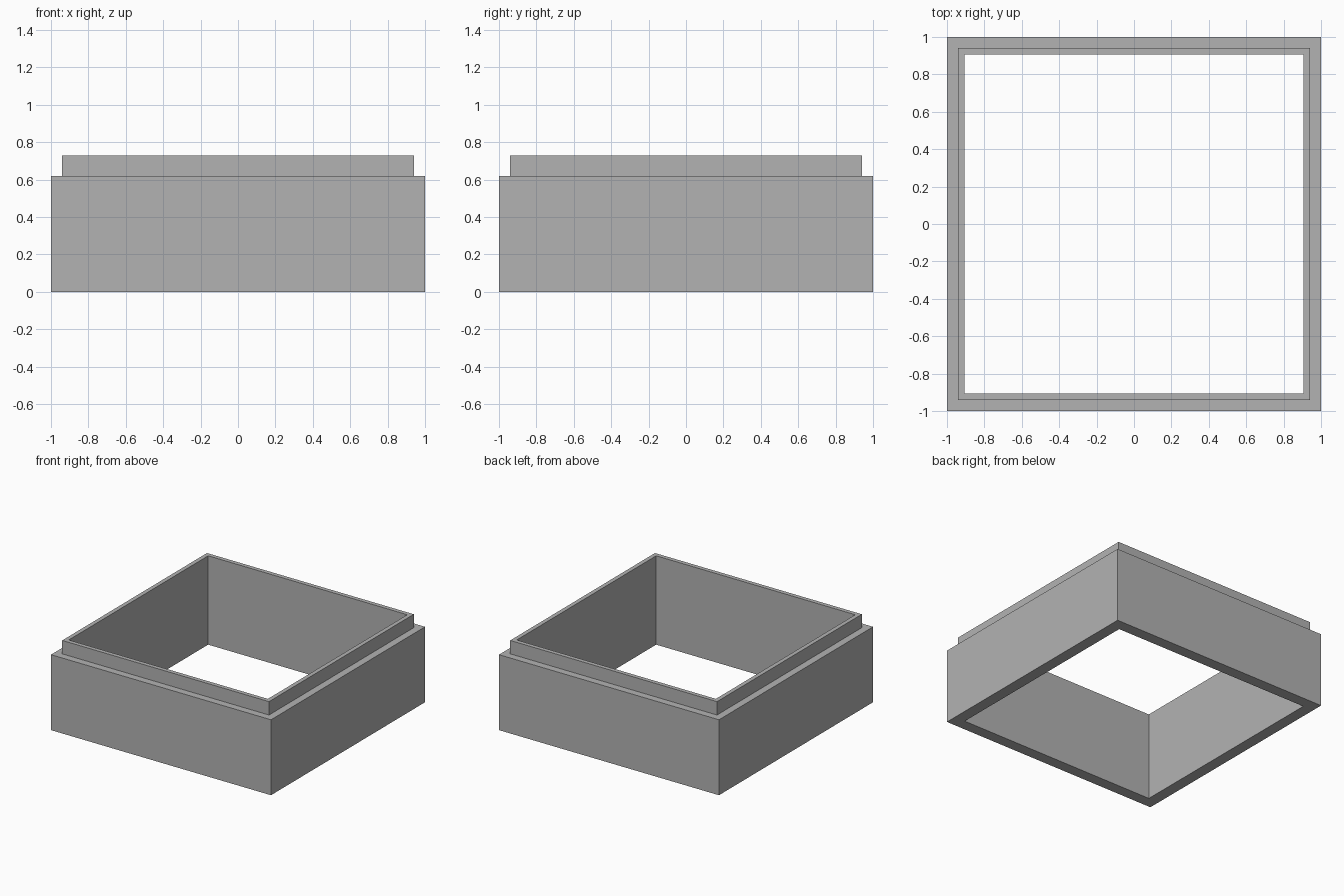
import bpy
import bmesh

OUTER, LIP, INNER = 1.0, 0.94, 0.905
SHOULDER, TOP = 0.62, 0.73

cube = bpy.data.objects.get("Cube")
if cube:
    bpy.data.objects.remove(cube, do_unlink=True)

# Plain grey for the whole frame
grey = bpy.data.materials.new("plain_grey")
grey.use_nodes = True
colour = (0.45, 0.45, 0.45, 1)
grey.diffuse_color = colour
grey.node_tree.nodes["Principled BSDF"].inputs["Base Color"].default_value = colour


def square_loop(bm, half, z):
    """Four corner vertices of a centred square."""
    return [bm.verts.new((sx * half, sy * half, z))
            for sx, sy in ((-1, -1), (1, -1), (1, 1), (-1, 1))]


# Stepped wall section swept around a square, open top and bottom
profile = [(OUTER, 0), (OUTER, SHOULDER), (LIP, SHOULDER),
           (LIP, TOP), (INNER, TOP), (INNER, 0)]
bm = bmesh.new()
loops = [square_loop(bm, half, z) for half, z in profile]
for lower, upper in zip(loops, loops[1:] + loops[:1]):
    for i in range(4):
        j = (i + 1) % 4
        bm.faces.new((lower[i], lower[j], upper[j], upper[i]))
bmesh.ops.recalc_face_normals(bm, faces=bm.faces)

mesh = bpy.data.meshes.new("stepped_square_frame")
bm.to_mesh(mesh)
bm.free()
mesh.materials.append(grey)
frame = bpy.data.objects.new("stepped_square_frame", mesh)
bpy.context.collection.objects.link(frame)
